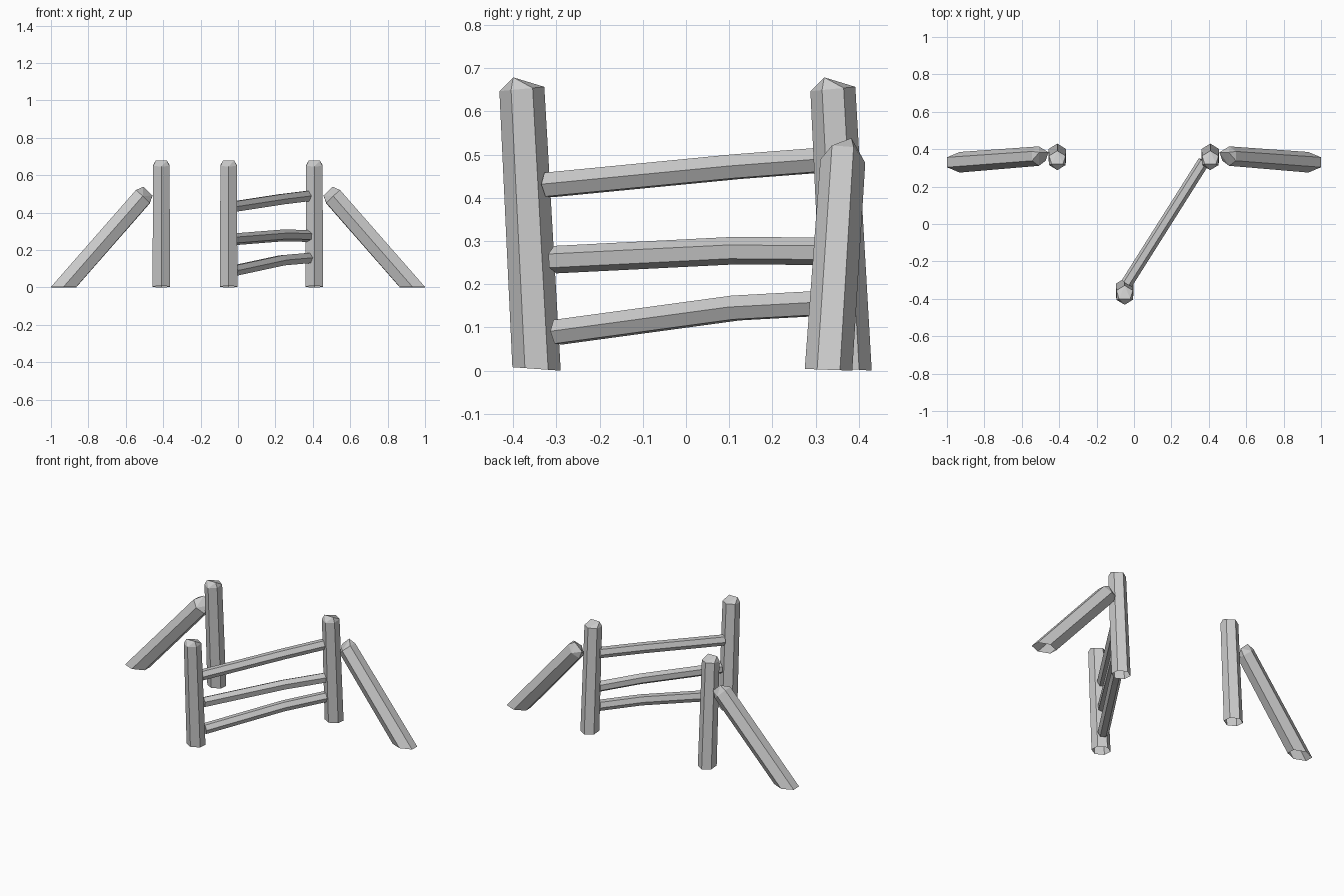
import bpy
import math
from mathutils import Vector as V

if "Cube" in bpy.data.objects:
    bpy.data.objects.remove(bpy.data.objects["Cube"])


def make(name, verts, faces):
    mesh = bpy.data.meshes.new(name)
    mesh.from_pydata([tuple(v) for v in verts], [], faces)
    mesh.update()
    ob = bpy.data.objects.new(name, mesh)
    bpy.context.collection.objects.link(ob)
    return ob


def hexagon(c, u, v):
    """Six points: flat sides at +-u, points at +-v."""
    return [c - v, c + u - v * 0.48, c + u + v * 0.48,
            c + v, c - u + v * 0.48, c - u - v * 0.48]


def timber(name, base, base_u, base_v, top, top_u, top_v, ridge, mirror=False):
    """Open-bottomed hexagonal timber with a ridged, hand-cut tip."""
    verts = hexagon(base, base_u, base_v) + hexagon(top, top_u, top_v)
    verts += [ridge + top_u * 0.68, ridge - top_u * 0.68]
    faces = [(i, (i + 1) % 6, 6 + (i + 1) % 6, 6 + i) for i in range(6)]
    faces += [(6, 7, 12), (7, 8, 12), (8, 9, 12),
              (9, 10, 13), (10, 11, 13), (11, 6, 13),
              (6, 12, 13), (9, 13, 12)]
    if mirror:
        verts = [V((-p.x, p.y, p.z)) for p in verts]
        faces = [f[::-1] for f in faces]
    return make(name, verts, faces)


def rail(name, path, roll, r=0.032):
    """Hexagonal rail following a bent path, mitred at the bend."""
    along = (path[-1] - path[0]).normalized()
    side = along.cross(V((0, 0, 1))).normalized()
    up = side.cross(along)
    verts, faces = [], []
    for p in path:
        for i in range(6):
            a = math.radians(roll + 60 * i)
            verts.append(p + side * r * math.cos(a) + up * r * math.sin(a))
    for k in range(len(path) - 1):
        for i in range(6):
            j = (i + 1) % 6
            faces.append((k * 6 + j, k * 6 + i, k * 6 + 6 + i, k * 6 + 6 + j))
    n = 6 * (len(path) - 1)
    faces += [tuple(range(6)), tuple(n + i for i in reversed(range(6)))]
    return make(name, verts, faces)


# Upright posts, leaning slightly to the front
for name, x, y in (("left_post", -0.41, 0.36), ("right_post", 0.408, 0.36),
                   ("gate_post", -0.05, -0.36)):
    timber(name,
           V((x, y + 0.014, 0.004)), V((0.047, 0, 0)), V((0, 0.056, -0.004)),
           V((x, y - 0.02, 0.652)), V((0.044, 0, 0)), V((0, 0.052, 0.005)),
           V((x, y - 0.04, 0.679)))

# Diagonal braces, feet cut level with the ground
for name, mirrored in (("right_brace", False), ("left_brace", True)):
    timber(name,
           V((0.9325, 0.33, 0.002)), V((0.0675, 0, 0)), V((0, 0.055, -0.002)),
           V((0.509, 0.363, 0.485)), V((0.0365, 0, 0.0345)), V((0, 0.052, -0.004)),
           V((0.4815, 0.383, 0.515)), mirrored)

# Gate rails, bent two thirds of the way along: (y, z) points and roll
rails = (("top_rail", ((-0.318, 0.43), (0.115, 0.472), (0.335, 0.489)), 3),
         ("middle_rail", ((-0.303, 0.257), (0.115, 0.278), (0.335, 0.276)), 24),
         ("bottom_rail", ((-0.297, 0.089), (0.115, 0.145), (0.335, 0.157)), 4))
for name, pts, roll in rails:
    rail(name, [V((-0.04 + (y + 0.32) * 0.632, y, z)) for y, z in pts], roll)
